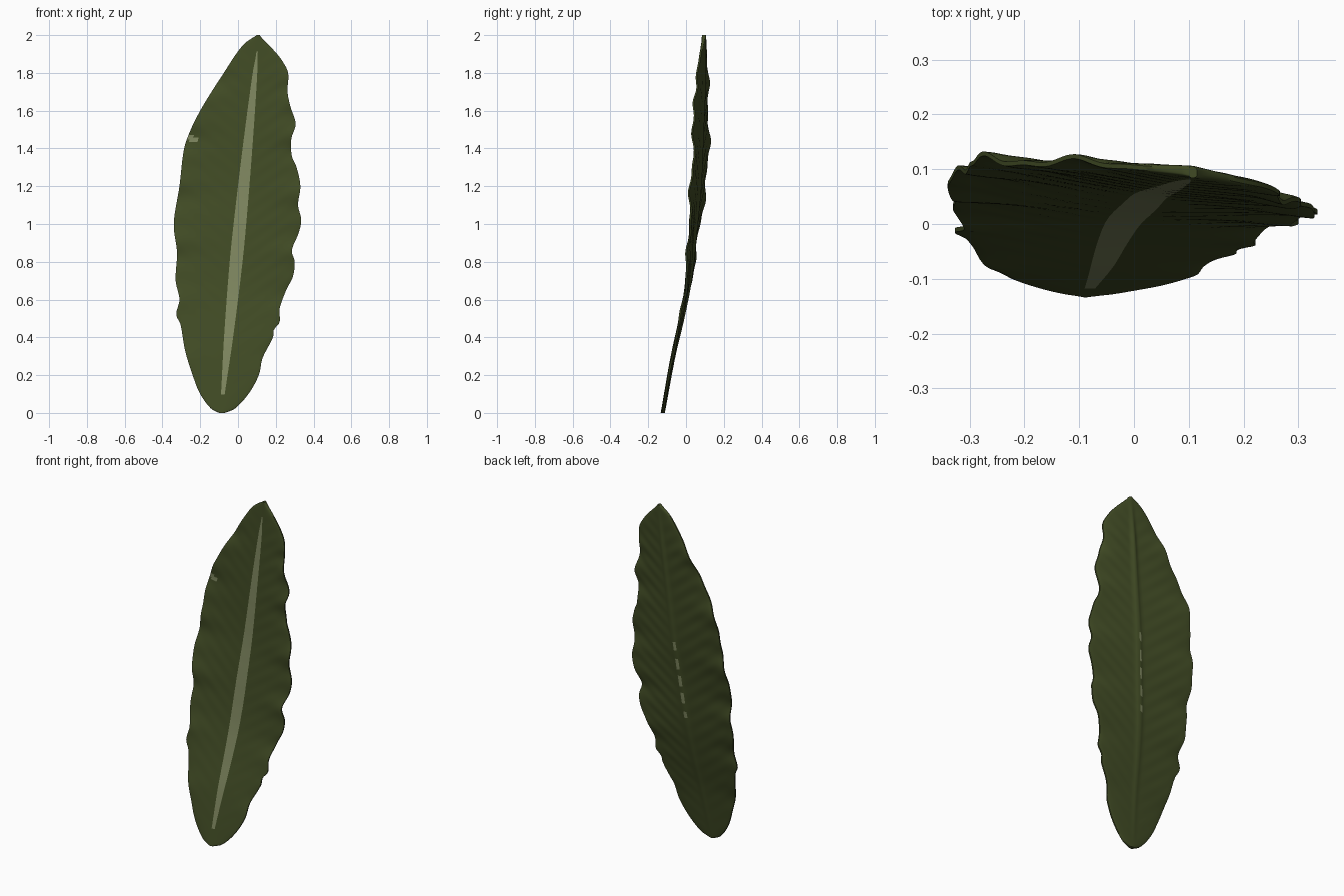
import bpy
import bmesh
import math

cube = bpy.data.objects.get("Cube")
if cube:
    bpy.data.objects.remove(cube, do_unlink=True)


def make_material(name, colour):
    mat = bpy.data.materials.new(name)
    mat.use_nodes = True
    mat.diffuse_color = (*colour, 1)
    mat.node_tree.nodes["Principled BSDF"].inputs["Base Color"].default_value = (*colour, 1)
    return mat


def smooth_curve(points):
    """Return a smooth function through (height, value) points."""
    def slope(i):
        a, b = points[max(i - 1, 0)], points[min(i + 1, len(points) - 1)]
        return (b[1] - a[1]) / (b[0] - a[0])

    def evaluate(z):
        i = 0
        while i < len(points) - 2 and z > points[i + 1][0]:
            i += 1
        (z0, v0), (z1, v1) = points[i], points[i + 1]
        h = z1 - z0
        t = min(max((z - z0) / h, 0), 1)
        s = t * t * (3 - 2 * t)
        return (v0 + (v1 - v0) * s + h * slope(i) * t * (1 - t) ** 2
                - h * slope(i + 1) * t * t * (1 - t))
    return evaluate


# Outline, bend, twist and midrib width, all as functions of height
left_edge = smooth_curve([
    (0, -.1), (.02, -.14), (.1, -.2), (.2, -.24), (.33, -.28), (.47, -.305),
    (.52, -.327), (.6, -.31), (.7, -.33), (.85, -.323), (1, -.34), (1.2, -.31),
    (1.4, -.285), (1.5, -.25), (1.6, -.2), (1.7, -.14), (1.8, -.075),
    (1.9, -.01), (1.96, .04), (2, .1)])
right_edge = smooth_curve([
    (0, -.07), (.02, -.02), (.1, .055), (.2, .11), (.29, .13), (.4, .185),
    (.44, .19), (.48, .22), (.55, .22), (.65, .255), (.72, .29), (.8, .3),
    (.86, .285), (.95, .32), (1.02, .335), (1.1, .318), (1.2, .33), (1.3, .31),
    (1.36, .285), (1.45, .282), (1.53, .305), (1.62, .278), (1.7, .262),
    (1.8, .265), (1.87, .23), (1.93, .18), (1.98, .13), (2, .115)])
bend = smooth_curve([
    (0, -.123), (.3, -.07), (.5, -.025), (.7, .012), (1, .043),
    (1.2, .062), (1.5, .075), (1.8, .088), (2, .095)])
twist = smooth_curve([(0, 0), (.5, .02), (1, .08), (1.3, .13), (2, .13)])
rib_width = smooth_curve([
    (0, .008), (.1, .01), (.4, .024), (.8, .034), (1.1, .032),
    (1.5, .023), (1.8, .012), (1.9, .004), (2, .004)])

ROWS, RIB, BLADE = 180, 4, 20


def row_points(z):
    """Cross-section ring: the front from left to right, then the back."""
    mid = -.09 + .1 * z
    low, high = left_edge(z), right_edge(z)
    mid = min(max(mid, low + .01), high - .01)
    wl = min(rib_width(z), (mid - low) * .3)
    wr = min(rib_width(z), (high - mid) * .3)
    xs = [low + (mid - wl - low) * i / BLADE for i in range(BLADE)]
    xs += [mid - wl + (wl + wr) * i / RIB for i in range(RIB)]
    xs += [mid + wr + (high - mid - wr) * i / BLADE for i in range(BLADE + 1)]
    front, back = [], []
    for x in xs:
        side = -1 if x < mid else 1
        span = (mid - low) if side < 0 else (high - mid)
        u = min(abs(x - mid) / span, 1)
        # Wavy margin and slanting side veins
        wave = math.sin(z * 19 + side * .9 + .5) + .5 * math.sin(z * 41 + side)
        fade = min(z * 1.2, 1) * min((2 - z) * 4, 1)
        y = bend(z) - twist(z) * (x - mid) + .008 * fade * u ** 3 * wave
        y -= .022 * fade * u ** 4 * max(side, 0) * math.exp(-((z - 1.66) / .06) ** 2)
        vein = .0015 * fade * u * (1 - u) * 4 * math.sin(z * 75 - abs(x - mid) * 55)
        half = .004 + .007 * math.sqrt(1 - u * u)
        ridge = .009 * math.exp(-((x - mid) / .014) ** 2) * fade
        front.append((x, y - half + vein * .5, z))
        back.append((x, y + half + ridge + vein, z))
    return front + back[::-1]


# Leaf shell, with rows packed closer towards the two rounded ends
bm = bmesh.new()
rings = []
for r in range(ROWS + 1):
    t = r / ROWS
    z = 2 * (.75 * t + .25 * (1 - math.cos(math.pi * t)) / 2)
    rings.append([bm.verts.new(p) for p in row_points(z)])

count = len(rings[0])
columns = count // 2
for lower, upper in zip(rings, rings[1:]):
    for i in range(count):
        j = (i + 1) % count
        face = bm.faces.new((lower[i], lower[j], upper[j], upper[i]))
        c = face.calc_center_median()
        on_rib = BLADE <= i < BLADE + RIB and .1 < c.z < 1.91
        # Small pale blemish by the left margin
        top = 1.475 - (c.x + .26) * .5
        blemish = i < columns - 1 and c.x < -.212 and 1.425 - (c.x + .212) * .4 < c.z < top
        # Thin broken streak along the crest of the back ridge
        streak = (i == count - 1 - BLADE - RIB // 2 and .75 < c.z < 1.2
                  and math.sin(c.z * 60) > -.3)
        face.material_index = 1 if on_rib or blemish else 2 if streak else 0
bm.faces.new(rings[0][::-1])
bm.faces.new(rings[-1])
bmesh.ops.recalc_face_normals(bm, faces=bm.faces)

mesh = bpy.data.meshes.new("leaf_blade")
bm.to_mesh(mesh)
bm.free()
leaf = bpy.data.objects.new("leaf_blade", mesh)
bpy.context.collection.objects.link(leaf)
for name, colour in (("leaf_green", (.052, .07, .018)),
                     ("pale_midrib", (.21, .24, .115)),
                     ("pale_streak", (.21, .24, .115))):
    mesh.materials.append(make_material(name, colour))

bpy.context.view_layer.objects.active = leaf
leaf.select_set(True)
bpy.ops.object.shade_smooth_by_angle(angle=math.radians(50))
